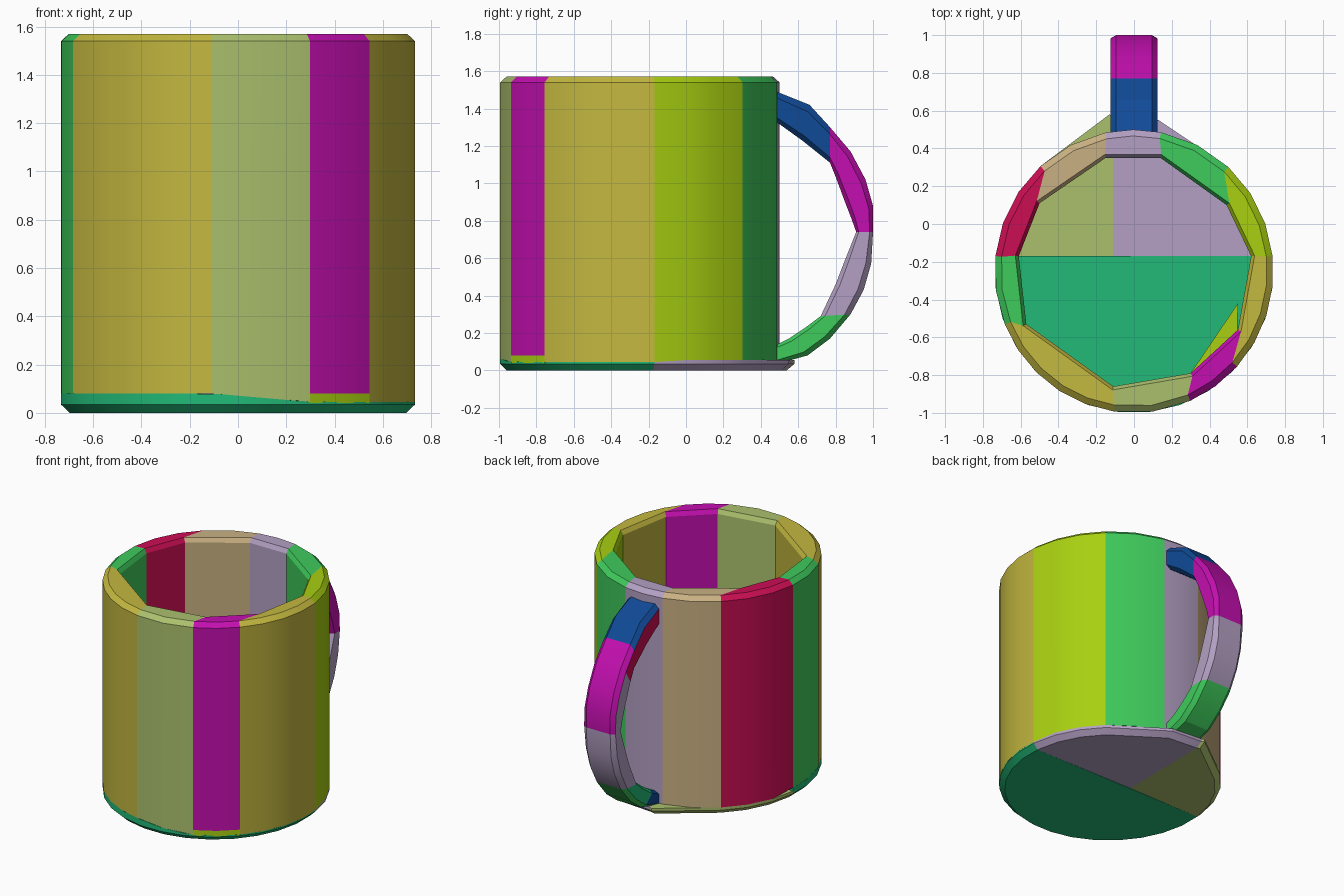
import bpy, bmesh, math

cube = bpy.data.objects.get("Cube")
if cube:
    bpy.data.objects.remove(cube, do_unlink=True)

CY, RX, RY = -0.25, 0.738, 0.75   # centre and radii of the cup
TOP, SPLIT = 1.57, -0.17          # rim height, front/back seam


def material(name, code):
    """Flat material from an sRGB hex colour."""
    srgb = [c / 255 for c in bytes.fromhex(code)]
    lin = [c / 12.92 if c < 0.04 else ((c + 0.055) / 1.055) ** 2.4 for c in srgb]
    mat = bpy.data.materials.new(name)
    mat.use_nodes = True
    mat.diffuse_color = (*lin, 1)
    bsdf = next(n for n in mat.node_tree.nodes if n.type == 'BSDF_PRINCIPLED')
    bsdf.inputs["Base Color"].default_value = (*lin, 1)
    bsdf.inputs["Roughness"].default_value = 0.8
    return mat


MATS = {n: material(n, c) for n, c in {
    "teal": "22BA78", "mustard": "C4B840", "olive": "ABC06D",
    "magenta": "C40FB0", "green": "3FCB5C", "lime": "A9D011",
    "lavender": "B3A0C3", "tan": "C9B082", "red": "CC0E54",
    "blue": "104A97"}.items()}


def loft(name, rings, colours, pick=lambda ring, edge: 0):
    """Skin a stack of equal rings, cap both ends and colour the spans."""
    bm = bmesh.new()
    rows = [[bm.verts.new(p) for p in ring] for ring in rings]
    n = len(rows[0])
    for r, (a, b) in enumerate(zip(rows, rows[1:])):
        for k in range(n):
            j = (k + 1) % n
            bm.faces.new((a[k], a[j], b[j], b[k])).material_index = pick(r, k)
    bm.faces.new(rows[0]).material_index = pick(0, n - 1)
    bm.faces.new(rows[-1]).material_index = pick(len(rows) - 2, n - 1)
    bmesh.ops.recalc_face_normals(bm, faces=bm.faces)
    mesh = bpy.data.meshes.new(name)
    bm.to_mesh(mesh)
    bm.free()
    for c in colours:
        mesh.materials.append(MATS[c])
    obj = bpy.data.objects.new(name, mesh)
    bpy.context.collection.objects.link(obj)
    bpy.ops.object.select_all(action='DESELECT')
    obj.select_set(True)
    bpy.context.view_layer.objects.active = obj
    bpy.ops.object.shade_smooth_by_angle(angle=math.radians(20))


def arc(p, q):
    """Points counter-clockwise along the cup's outside from p to q."""
    a, b = (math.atan2((v[1] - CY) / RY, v[0] / RX) for v in (p, q))
    if b < a:
        b += math.tau
    n = max(2, round((b - a) / math.radians(13)))
    angles = [a + (b - a) * i / n for i in range(n + 1)]
    return [(RX * math.cos(t), CY + RY * math.sin(t)) for t in angles]


def scaled(p, f):
    return (p[0] * f, CY + (p[1] - CY) * f)


def radius(p):
    return math.hypot(p[0], p[1] - CY)


def base(p):
    """Height of the seam between the floor and the wall."""
    if p[1] > SPLIT + 0.01:
        return 0.055
    return 0.08 - 0.035 * min(1, max(0, (p[0] + 0.1) / 0.4))


# Wall panels: outer start, inner start and colour, counter-clockwise
corners = [
    ((0.73, SPLIT), (0.62, SPLIT), "lime"),
    ((0.49, 0.29), (0.49, 0.10), "green"),
    ((0.14, 0.47), (0.14, 0.35), "lavender"),
    ((-0.15, 0.47), (-0.15, 0.35), "tan"),
    ((-0.49, 0.30), (-0.50, 0.11), "red"),
    ((-0.73, SPLIT), (-0.61, SPLIT), "green"),
    ((-0.68, -0.53), (-0.57, -0.53), "mustard"),
    ((-0.11, -0.99), (-0.11, -0.86), "olive"),
    ((0.30, -0.94), (0.30, -0.79), "magenta"),
    ((0.55, -0.76), (0.55, -0.56), "mustard"),
]


def rim(p):
    return scaled(p, 0.955 if radius(p) > 0.69 else 1.03)


for i, (outer, inner, colour) in enumerate(corners):
    outer2, inner2, _ = corners[(i + 1) % len(corners)]
    line = arc(outer, outer2) + [inner2, inner]
    low = 0.08 if colour == "magenta" else None
    loft(f"wall_panel_{i + 1}_{colour}", [
        [(*p, low or base(p)) for p in line],
        [(*p, TOP - 0.03) for p in line],
        [(*rim(p), TOP) for p in line]], [colour])

# Filler wedge under the magenta panel
wedge = arc((0.30, -0.94), (0.55, -0.76)) + [(0.55, -0.42), (0.30, -0.79)]
loft("wall_wedge", [[(*p, z) for p in wedge] for z in (0.04, 0.08)], ["lime"])


def floor(name, line, colour, top):
    """Floor slab with a chamfered outer bottom edge."""
    bottom = [scaled(p, 0.95) if radius(p) > 0.6 else p for p in line]
    loft(name, [[(*p, 0) for p in bottom],
                [(*p, 0.035) for p in line],
                [(*p, top(p)) for p in line]], [colour])


# Floor: front half and two back pieces that reach out to the handle foot
floor("floor_front", arc((-0.73, SPLIT), (0.73, SPLIT)), "teal", base)
floor("floor_back_left",
      arc((0.73, SPLIT), (0.49, 0.29))
      + [(0.13, 0.55), (-0.11, 0.57), (-0.11, SPLIT)],
      "lavender", lambda p: 0.055)
floor("floor_back_right",
      arc((-0.49, 0.30), (-0.73, SPLIT))
      + [(-0.11, SPLIT), (-0.11, 0.57), (-0.13, 0.58)],
      "olive", lambda p: 0.055)

# Handle: outer and inner (y, z) at each station, top to bottom
stations = [
    (0.46, 1.50, 0.46, 1.345), (0.66, 1.42, 0.62, 1.23),
    (0.77, 1.30, 0.77, 1.11), (0.88, 1.17, 0.80, 1.035),
    (0.96, 1.02, 0.85, 0.90), (1.0, 0.88, 0.885, 0.81),
    (1.0, 0.74, 0.91, 0.74), (0.99, 0.57, 0.85, 0.59),
    (0.95, 0.43, 0.80, 0.46), (0.88, 0.30, 0.72, 0.29),
    (0.77, 0.17, 0.64, 0.23), (0.65, 0.08, 0.55, 0.17),
    (0.47, 0.03, 0.47, 0.13)]
# Cross-section: x and the share of the way from outside to inside
section = [(-0.125, 0.2), (-0.125, 0.85), (-0.095, 1), (0.095, 1),
           (0.125, 0.85), (0.125, 0.2), (0.095, 0), (-0.095, 0)]
rings = [[(x, oy + (iy - oy) * t, oz + (iz - oz) * t) for x, t in section]
         for oy, oz, iy, iz in stations]

palette = ["blue", "magenta", "lavender", "green", "red", "teal"]
main = ["blue"] * 2 + ["magenta"] * 4 + ["lavender"] * 3 + ["green"] * 3
side = ["red"] * 3 + ["lavender"] * 6 + ["teal"] * 2 + ["blue"]
loft("handle", rings, palette,
     lambda r, k: palette.index((side if k < 2 else main)[r]))
